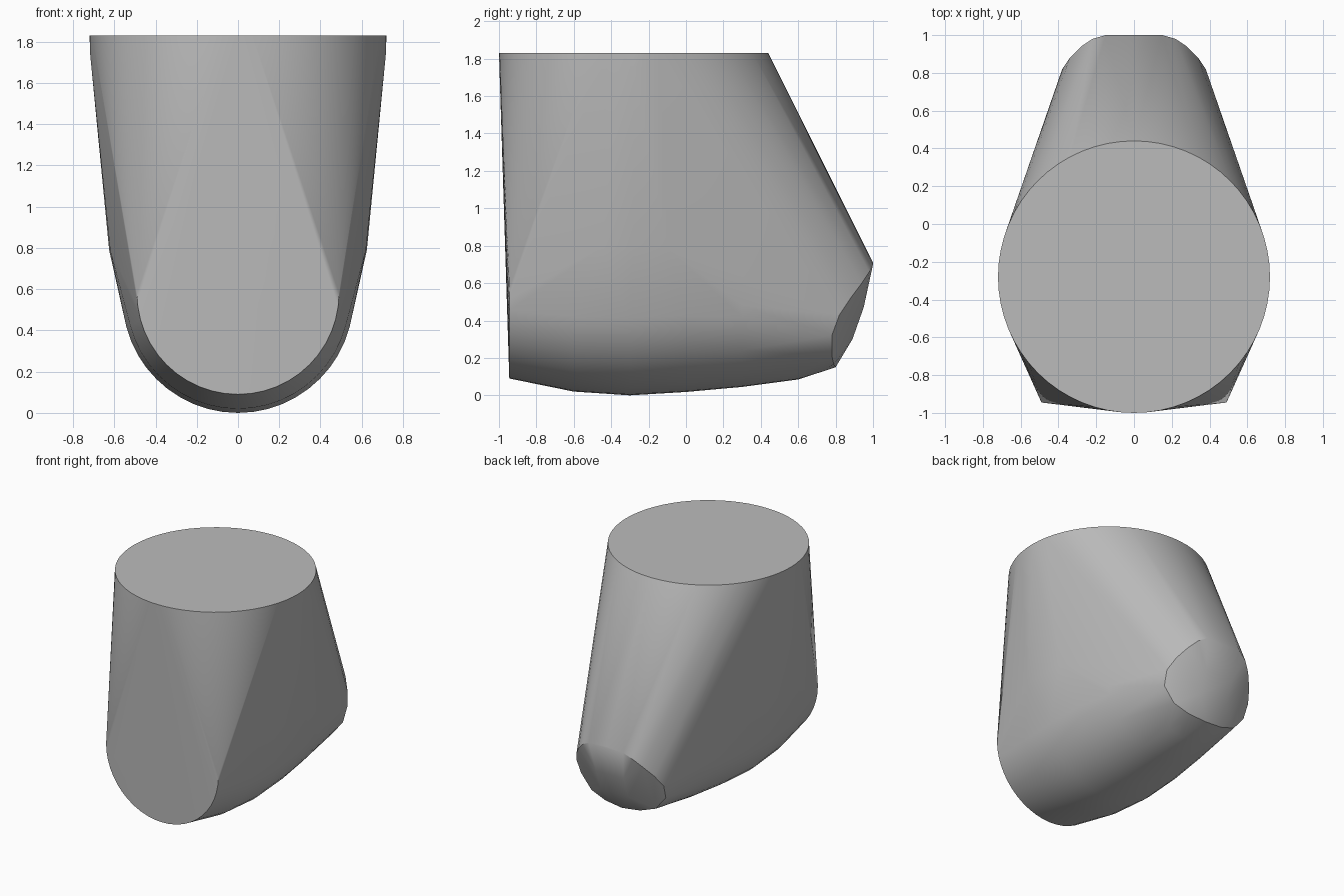
import bpy
import bmesh
import math

cube = bpy.data.objects.get("Cube")
if cube:
    bpy.data.objects.remove(cube, do_unlink=True)

grey = bpy.data.materials.new("plain_grey")
grey.use_nodes = True
colour = (0.5, 0.5, 0.5, 1.0)
grey.diffuse_color = colour
grey.node_tree.nodes["Principled BSDF"].inputs["Base Color"].default_value = colour


def cradle(y, radius, bottom, steps=24):
    """Lower half circle across the body at one depth."""
    angles = [math.pi * i / steps for i in range(steps + 1)]
    return [(radius * math.cos(a), y, bottom + radius * (1 - math.sin(a))) for a in angles]


def mirrored(points):
    return [(side * x, y, z) for x, y, z in points for side in (-1, 1)]


# Round flat top
segments = 64
points = []
for i in range(segments):
    a = math.tau * i / segments
    points.append((0.72 * math.cos(a), -0.28 + 0.72 * math.sin(a), 1.83))

# Flat front end and rounded underside
for y, radius, bottom in [(-0.945, 0.49, 0.09), (-0.6, 0.54, 0.02), (-0.3, 0.56, 0.0),
                          (0.0, 0.55, 0.018), (0.3, 0.5, 0.045), (0.6, 0.43, 0.085)]:
    points += cradle(y, radius, bottom)

# Widest line of the sides and the short upright rim
points += mirrored([(0.62, -0.45, 0.79), (0.625, -0.28, 0.79), (0.62, -0.1, 0.79),
                    (0.717, -0.28, 1.74)])

# Blunt, slightly domed back end
points += mirrored([(0.15, 1.0, 0.70), (0.22, 0.98, 0.66), (0.28, 0.94, 0.60),
                    (0.34, 0.88, 0.52), (0.38, 0.82, 0.43), (0.37, 0.78, 0.32),
                    (0.28, 0.78, 0.21), (0.15, 0.79, 0.165), (0.001, 0.8, 0.15),
                    (0.001, 1.0, 0.71), (0.12, 0.95, 0.47), (0.12, 0.89, 0.3)])

# Wrap one taut skin round the sections
bm = bmesh.new()
for p in points:
    bm.verts.new(p)
bmesh.ops.remove_doubles(bm, verts=bm.verts[:], dist=0.003)
hull = bmesh.ops.convex_hull(bm, input=bm.verts[:], use_existing_faces=False)
unused = {v for v in hull["geom_interior"] + hull["geom_unused"]
          if isinstance(v, bmesh.types.BMVert)}
bmesh.ops.delete(bm, geom=list(unused), context="VERTS")
bmesh.ops.dissolve_limit(bm, angle_limit=math.radians(0.5), verts=bm.verts[:], edges=bm.edges[:])
bmesh.ops.recalc_face_normals(bm, faces=bm.faces[:])

mesh = bpy.data.meshes.new("tapered_body")
bm.to_mesh(mesh)
bm.free()
mesh.materials.append(grey)
body = bpy.data.objects.new("tapered_body", mesh)
bpy.context.collection.objects.link(body)

bpy.ops.object.select_all(action="DESELECT")
body.select_set(True)
bpy.context.view_layer.objects.active = body
bpy.ops.object.shade_smooth_by_angle(angle=math.radians(30))
